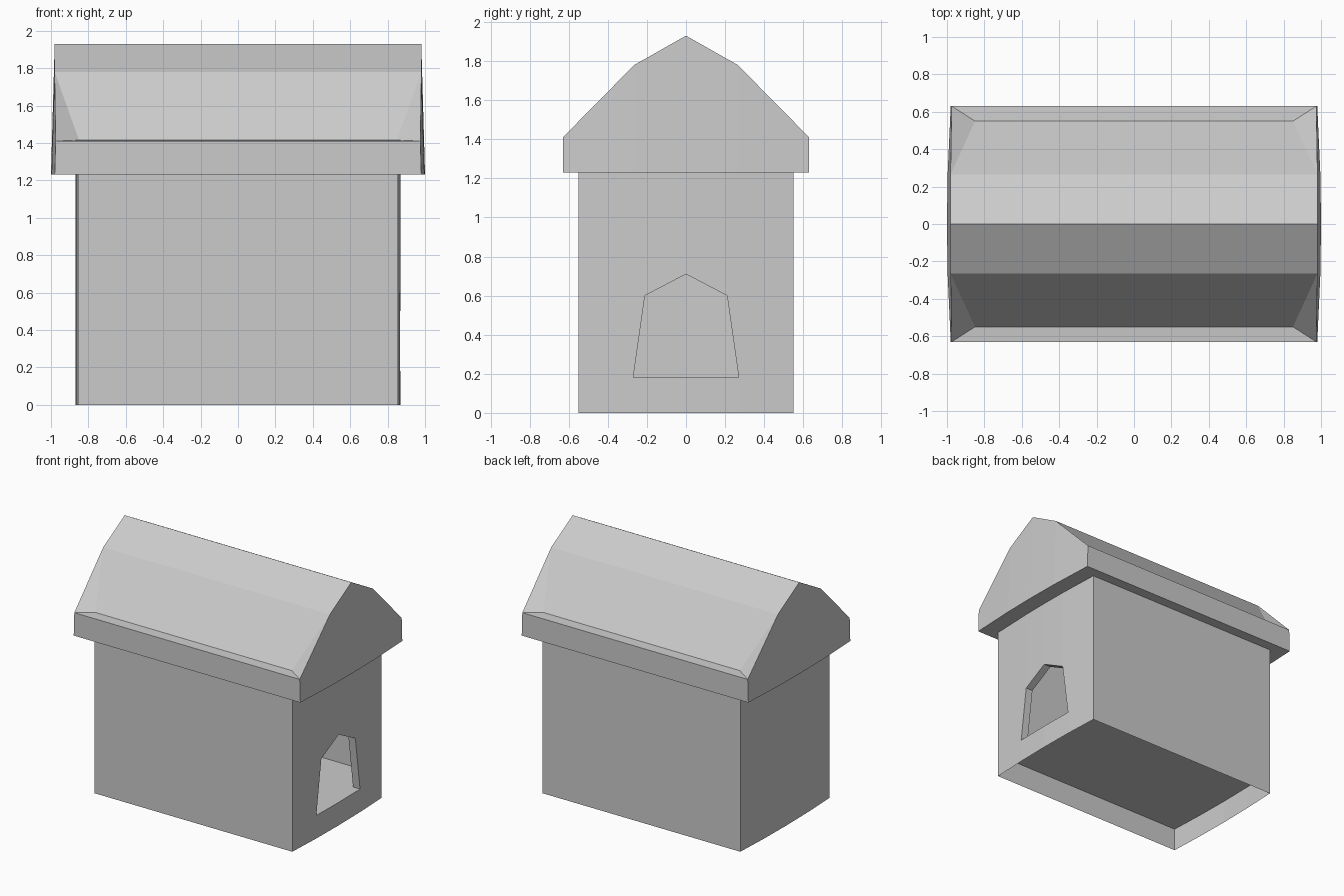
import bpy, bmesh

if "Cube" in bpy.data.objects:
    bpy.data.objects.remove(bpy.data.objects["Cube"])

mat = bpy.data.materials.new("light grey")
mat.diffuse_color = (0.6, 0.6, 0.6, 1)
mat.use_nodes = True
mat.node_tree.nodes["Principled BSDF"].inputs["Base Color"].default_value = mat.diffuse_color


def build(name, faces, recalc=True):
    """Make one flat-shaded object from faces given as point loops."""
    bm = bmesh.new()
    for f in faces:
        bm.faces.new([bm.verts.new(p) for p in f])
    bmesh.ops.remove_doubles(bm, verts=bm.verts, dist=0.0005)
    if recalc:
        bmesh.ops.recalc_face_normals(bm, faces=bm.faces)
    me = bpy.data.meshes.new(name)
    bm.to_mesh(me)
    bm.free()
    me.materials.append(mat)
    ob = bpy.data.objects.new(name, me)
    bpy.context.collection.objects.link(ob)
    return ob


def flip(faces, axis):
    """The faces together with their mirror image."""
    s = [-1 if i == axis else 1 for i in range(3)]
    return faces + [[tuple(c * k for c, k in zip(p, s)) for p in reversed(f)] for f in faces]


# Gently bowed end planes of the body and the roof
def wall_x(y):
    return 0.87 - 0.015 * (y / 0.55) ** 2


def roof_x(y, z):
    return 1.0 - 0.02 * (y / 0.63) ** 2 - 0.02 * (z - 1.23) / 0.7


def on_wall(loop, side=1):
    return [(side * wall_x(y), y, z) for y, z in loop]


def on_roof(loop):
    return [(roof_x(y, z), y, z) for y, z in loop]


W, H, FLOOR = 0.55, 1.23, 0.18
ys = [-W, -0.27, 0, 0.27, W]

# Walls: long sides, blank left end, right end with a doorway
cx = wall_x(W)
walls = flip([[(-cx, -W, 0), (cx, -W, 0), (cx, -W, H), (-cx, -W, H)]], 1)
for a, b in zip(ys, ys[1:]):
    walls.append(on_wall([(b, 0), (a, 0), (a, H), (b, H)], -1))
walls += flip([
    on_wall([(-W, 0), (-.27, 0), (-.27, FLOOR), (-.21, .6), (-.21, H), (-W, H)]),
    on_wall([(-.27, 0), (0, 0), (0, FLOOR), (-.27, FLOOR)]),
    on_wall([(-.21, .6), (0, .71), (0, H), (-.21, H)]),
], 1)
build("walls", walls)

# Raised floor, the space below it is open
outline = [(wall_x(y), y, FLOOR) for y in ys] + [(-wall_x(y), y, FLOOR) for y in reversed(ys)]
build("floor", [outline], recalc=False)

# Door reveal going into the house
door = [(-.27, FLOOR), (-.21, .6), (0, .71), (.21, .6), (.27, FLOOR)]
outer = on_wall(door)
inner = [(x - 0.06, y, z) for x, y, z in outer]
build("door_frame", [[outer[i], outer[i + 1], inner[i + 1], inner[i]]
                     for i in range(4)], recalc=False)

# Roof: eave band, narrow ledge, steep slope, shallow top, end gables
EY, SY = 0.63, 0.265
bot = (roof_x(EY, H), EY, H)
eave = (roof_x(EY, 1.41), EY, 1.41)
ledge = (0.85, 0.55, 1.415)
shoulder = (roof_x(SY, 1.78), SY, 1.78)
ridge = (roof_x(0, 1.93), 0, 1.93)


def span(a, b):
    return [a, b, (-b[0], b[1], b[2]), (-a[0], a[1], a[2])]


half = [span(bot, eave), span(eave, ledge), span(ledge, shoulder), span(shoulder, ridge)]
ends = [
    [eave, shoulder, ledge],
    on_roof([(0, H), (SY, H), (SY, 1.78), (0, 1.93)]),
    on_roof([(SY, H), (EY, H), (EY, 1.41), (SY, 1.78)]),
]
roof_ys = [-EY, -SY, 0, SY, EY]
soffit = [(roof_x(y, H), y, H) for y in roof_ys] + [(-roof_x(y, H), y, H) for y in reversed(roof_ys)]
build("roof", flip(half + flip(ends, 0), 1) + [soffit])
